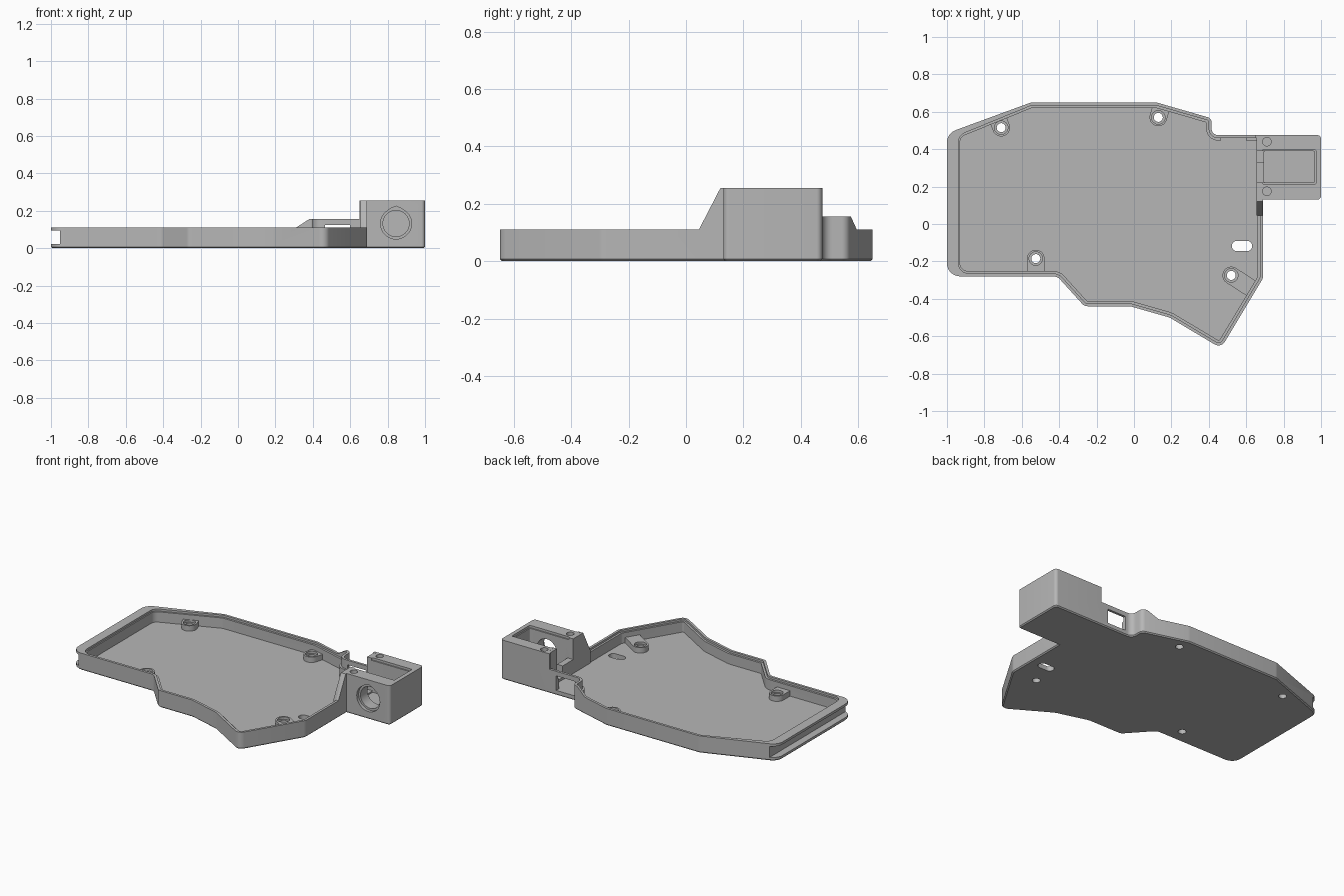
import bpy, bmesh, math
from mathutils import Vector

cube = bpy.data.objects.get("Cube")
if cube:
    bpy.data.objects.remove(cube, do_unlink=True)

grey = bpy.data.materials.new("plain_grey")
grey.use_nodes = True
COLOR = (0.47, 0.47, 0.47, 1)
grey.diffuse_color = COLOR
grey.node_tree.nodes["Principled BSDF"].inputs["Base Color"].default_value = COLOR


def rounded(points, inset=0.0, min_x=-9.0):
    """Counter-clockwise (x, y, radius) corners -> inset outline with rounded corners."""
    n = len(points)
    P = [Vector(p[:2]) for p in points]
    moved, turns = [], []
    for i in range(n):
        a = (P[i] - P[i - 1]).normalized()
        b = (P[(i + 1) % n] - P[i]).normalized()
        na, nb = Vector((-a.y, a.x)), Vector((-b.y, b.x))
        q = P[i] + (na + nb) * (inset / (1 + na.dot(nb)))
        moved.append(Vector((max(q.x, min_x), q.y)))
        turns.append(a.x * b.y - a.y * b.x)
    out = []
    for i in range(n):
        q = moved[i]
        r = points[i][2] - inset if turns[i] > 0 else points[i][2] + inset
        if points[i][2] == 0 or r < 0.004:
            out.append(q)
            continue
        u = (moved[i - 1] - q).normalized()
        v = (moved[(i + 1) % n] - q).normalized()
        half = u.angle(v) / 2
        centre = q + (u + v).normalized() * (r / math.sin(half))
        s = q + u * (r / math.tan(half)) - centre
        e = q + v * (r / math.tan(half)) - centre
        sweep = math.atan2(s.x * e.y - s.y * e.x, s.dot(e))
        steps = max(1, round(abs(sweep) / 0.2))
        for k in range(steps + 1):
            t = math.atan2(s.y, s.x) + sweep * k / steps
            out.append(centre + Vector((math.cos(t), math.sin(t))) * r)
    return out


def loft(name, layers, axis="z"):
    """Solid from (height, outline) layers stacked along an axis."""
    place = {"z": lambda u, v, w: (u, v, w),
             "y": lambda u, v, w: (u, w, v),
             "x": lambda u, v, w: (w, u, v)}[axis]
    bm = bmesh.new()
    rings = [[bm.verts.new(place(p[0], p[1], w)) for p in poly] for w, poly in layers]
    bm.faces.new(rings[0])
    bm.faces.new(rings[-1])
    for lo, hi in zip(rings, rings[1:]):
        for i in range(len(lo)):
            j = (i + 1) % len(lo)
            bm.faces.new((lo[i], lo[j], hi[j], hi[i]))
    bmesh.ops.recalc_face_normals(bm, faces=bm.faces)
    mesh = bpy.data.meshes.new(name)
    bm.to_mesh(mesh)
    bm.free()
    mesh.materials.append(grey)
    ob = bpy.data.objects.new(name, mesh)
    bpy.context.collection.objects.link(ob)
    return ob


def prism(name, poly, a, b, axis="z"):
    return loft(name, [(a, poly), (b, poly)], axis)


def rect(x0, x1, y0, y1, r=0.0):
    return rounded([(x0, y0, r), (x1, y0, r), (x1, y1, r), (x0, y1, r)])


def circle(x, y, r, n=32):
    return [(x + r * math.cos(math.tau * k / n), y + r * math.sin(math.tau * k / n))
            for k in range(n)]


def combine(tool, operation="DIFFERENCE"):
    mod = case.modifiers.new(tool.name, "BOOLEAN")
    mod.operation, mod.solver, mod.object = operation, "EXACT", tool
    bpy.context.view_layer.objects.active = case
    bpy.ops.object.modifier_apply(modifier=mod.name)
    bpy.data.objects.remove(tool, do_unlink=True)


# Outline corners shared by the shell and the tray cavity
front_edge = [(-1, -0.28, 0.07), (-0.41, -0.28, 0.05), (-0.265, -0.44, 0.04),
              (-0.02, -0.44, 0.06), (0.19, -0.5, 0.06), (0.465, -0.664, 0.04),
              (0.69, -0.29, 0.05)]
back_edge = [(0.415, 0.475, 0.035), (0.415, 0.565, 0.03), (0.12, 0.65, 0.05),
             (-0.55, 0.65, 0.05), (-1, 0.485, 0.07)]
side_box = [(0.69, 0.13, 0), (1, 0.13, 0.02), (1, 0.475, 0.02)]
shell = front_edge + side_box + back_edge
tray = front_edge + [(0.69, 0.475, 0.03)] + back_edge

# Shell with chamfered bottom edge, full height
case = loft("case", [(0, rounded(shell, 0.007)), (0.007, rounded(shell)),
                     (0.255, rounded(shell))])
bpy.context.view_layer.objects.active = case
case.select_set(True)

# Stepped wall heights: low rim, raised back corner, sloped side
combine(prism("rim_cut", [(-1.2, 0.11), (0.31, 0.11), (0.38, 0.155), (0.65, 0.155),
                          (0.65, 0.4), (-1.2, 0.4)], -1, 1, "y"))
combine(prism("slope_cut", [(-1, 0.11), (0.045, 0.11), (0.12, 0.255), (0.12, 0.4),
                            (-1, 0.4)], -1.2, 1.2, "x"))

# Tray cavity with a stepped lip
combine(prism("cavity", rounded(tray, 0.029, -0.93), 0.03, 0.5))
combine(prism("lip", rounded(tray, 0.016, -0.938), 0.097, 0.5))

# Tall plate between tray and side box
combine(prism("divider", [(0.045, 0.02), (0.045, 0.11), (0.12, 0.2545), (0.465, 0.2545),
                          (0.465, 0.02)], 0.655, 0.685, "x"), "UNION")

# Screw bosses tied to the wall
bosses = [(-0.71, 0.515, -0.35, 0.94, 0.058), (0.13, 0.57, 0.27, 0.96, 0.05),
          (-0.525, -0.185, 0, -1, 0.08), (0.52, -0.275, 0.84, -0.54, 0.14)]
for x, y, dx, dy, length in bosses:
    d = Vector((dx, dy)).normalized()
    side = Vector((-d.y, d.x)) * 0.047
    c = Vector((x, y))
    base = math.atan2(side.y, side.x)
    arc = [c + Vector((math.cos(base + math.pi * k / 14),
                       math.sin(base + math.pi * k / 14))) * 0.047 for k in range(15)]
    combine(prism("boss", arc + [c - side + d * length, c + side + d * length],
                  0.02, 0.065), "UNION")
for x, y, *_ in bosses:
    combine(prism("screw_hole", circle(x, y, 0.024), -0.1, 0.2))
    combine(prism("screw_seat", circle(x, y, 0.036), 0.05, 0.096))

# Rounded slot through the floor
combine(prism("floor_slot", rect(0.523, 0.632, -0.145, -0.09, 0.027), -0.1, 0.1))

# Groove along the outer side wall
combine(prism("groove", rect(-1.1, -0.953, 0.022, 0.094), -1, 1, "y"))

# Port window in the raised back wall
combine(prism("port", rect(0.465, 0.6, 0.031, 0.125), 0.42, 0.6, "y"))

# Side box: pocket, rim step, wire notch, round front opening, pin holes
combine(prism("pocket", rect(0.695, 0.965, 0.222, 0.39, 0.008), 0.035, 0.4))
combine(prism("pocket_step", rect(0.687, 0.973, 0.214, 0.398, 0.008), 0.24, 0.4))
combine(prism("wall_notch", rect(0.222, 0.39, 0.12, 0.4), 0.62, 0.72, "x"))
combine(prism("wire_notch", rect(0.33, 0.389, 0.045, 0.4), 0.62, 0.72, "x"))
drop = [(0.845 + 0.083 * math.cos(t), 0.132 + 0.083 * math.sin(t))
        for t in (math.radians(135 + 270 * k / 30) for k in range(31))]
combine(prism("front_recess", drop + [(0.875, 0.212), (0.845, 0.225), (0.815, 0.212)],
              0.05, 0.15, "y"))
combine(prism("front_hole", circle(0.845, 0.132, 0.07), 0.1, 0.26, "y"))
for y in (0.175, 0.44):
    combine(prism("pin_hole", circle(0.71, y, 0.023, 24), 0.17, 0.4))

# Single flat material and crisp smooth shading
case.data.materials.clear()
case.data.materials.append(grey)
for f in case.data.polygons:
    f.material_index = 0
bpy.ops.object.select_all(action="DESELECT")
case.select_set(True)
bpy.context.view_layer.objects.active = case
bpy.ops.object.shade_smooth_by_angle(angle=math.radians(30))
